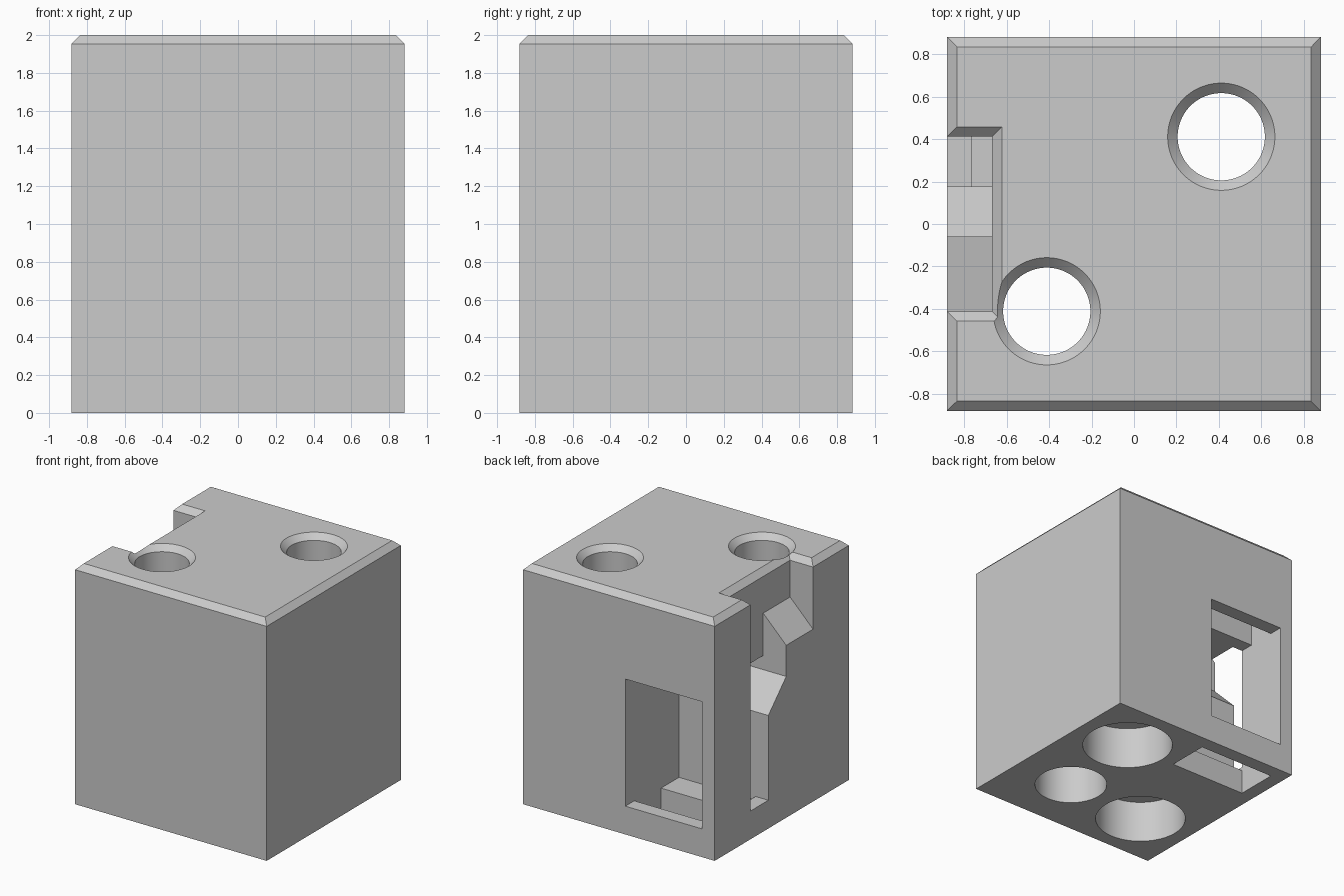
import bpy, bmesh
from mathutils import Matrix

U = 2 / 17            # grid module of the block
cube = bpy.data.objects.get("Cube")
if cube:
    bpy.data.objects.remove(cube, do_unlink=True)

grey = bpy.data.materials.new("light grey")
grey.use_nodes = True
colour = (0.6, 0.6, 0.6, 1)
grey.diffuse_color = colour
grey.node_tree.nodes["Principled BSDF"].inputs["Base Color"].default_value = colour


def finish(name, bm):
    bmesh.ops.recalc_face_normals(bm, faces=bm.faces)
    bmesh.ops.scale(bm, vec=(U, U, U), verts=bm.verts)
    mesh = bpy.data.meshes.new(name)
    bm.to_mesh(mesh)
    bm.free()
    mesh.materials.append(grey)
    obj = bpy.data.objects.new(name, mesh)
    bpy.context.collection.objects.link(obj)
    return obj


def loft(name, start, end):
    """Closed solid between two matching loops of points."""
    bm = bmesh.new()
    a = [bm.verts.new(p) for p in start]
    b = [bm.verts.new(p) for p in end]
    bm.faces.new(a)
    bm.faces.new(b)
    for i in range(len(a)):
        j = (i + 1) % len(a)
        bm.faces.new((a[i], a[j], b[j], b[i]))
    return finish(name, bm)


def along_x(name, yz, x0, x1):
    return loft(name, [(x0, y, z) for y, z in yz], [(x1, y, z) for y, z in yz])


def along_y(name, xz, y0, y1):
    return loft(name, [(x, y0, z) for x, z in xz], [(x, y1, z) for x, z in xz])


def box(name, x0, x1, y0, y1, z0, z1):
    return along_x(name, [(y0, z0), (y1, z0), (y1, z1), (y0, z1)], x0, x1)


def rect(x0, x1, half, z):
    return [(x0, -half, z), (x1, -half, z), (x1, half, z), (x0, half, z)]


def cone(name, x, y, z0, z1, r0, r1):
    bm = bmesh.new()
    bmesh.ops.create_cone(bm, cap_ends=True, segments=96, radius1=r0, radius2=r1,
                          depth=z1 - z0,
                          matrix=Matrix.Translation((x, y, (z0 + z1) / 2)))
    return finish(name, bm)


# Block with a chamfered top rim
bm = bmesh.new()
bmesh.ops.create_cube(bm, size=1)
bmesh.ops.scale(bm, vec=(15, 15, 17), verts=bm.verts)
bmesh.ops.translate(bm, vec=(0, 0, 8.5), verts=bm.verts)
rim = [e for e in bm.edges if all(v.co.z > 16 for v in e.verts)]
bmesh.ops.bevel(bm, geom=rim, offset=0.4, segments=1, affect='EDGES')
block = finish("block", bm)

cutters = [
    # Stepped slot in the side, with a sloping ledge and chamfered mouth
    along_x("slot_lower", [(3.5, 2), (1.5, 2), (1.5, 8), (-.5, 10), (-.5, 15), (3.5, 15)],
            -9, -5.7),
    along_y("slot_upper", [(-9, 10.7), (-5.7, 14), (-5.7, 18), (-9, 18)], -3.5, 3.5),
    loft("slot_mouth", rect(-9, -5.7, 3.5, 16.6), rect(-9, -4.9, 4.3, 17.4)),
    # Inner chamber joining the slot to the back window
    along_x("chamber", [(3.5, 1.75), (1.5, 1.75), (1.5, 8), (-.5, 10), (-.5, 11), (3.5, 11)],
            -6.5, -.5),
    box("back_window", -6.5, -.5, 3.4, 9, 2, 11),
    box("floor_opening", -6.5, -.5, 3.5, 6.5, -1, 10),
    box("upper_pocket", -6.5, -.5, 4.5, 6.5, 9, 13),
    # Blind hole underneath
    cone("blind_bore", 3, -3, -1, 6, 2.4, 2.4),
]
# Two countersunk through holes with wide bores below
for s in (-3.5, 3.5):
    cutters += [cone("through_hole", s, s, -1, 18, 1.75, 1.75),
                cone("countersink", s, s, 16.6, 17.2, 1.75, 2.35),
                cone("wide_bore", s, s, -1, 3, 3, 3)]

bpy.ops.object.select_all(action='DESELECT')
bpy.context.view_layer.objects.active = block
block.select_set(True)
for cutter in cutters:
    cutter.hide_render = True
    cut = block.modifiers.new(cutter.name, 'BOOLEAN')
    cut.operation = 'DIFFERENCE'
    cut.solver = 'EXACT'
    cut.object = cutter
    bpy.ops.object.modifier_apply(modifier=cut.name)
    bpy.data.objects.remove(cutter, do_unlink=True)

bpy.ops.object.shade_smooth_by_angle()
